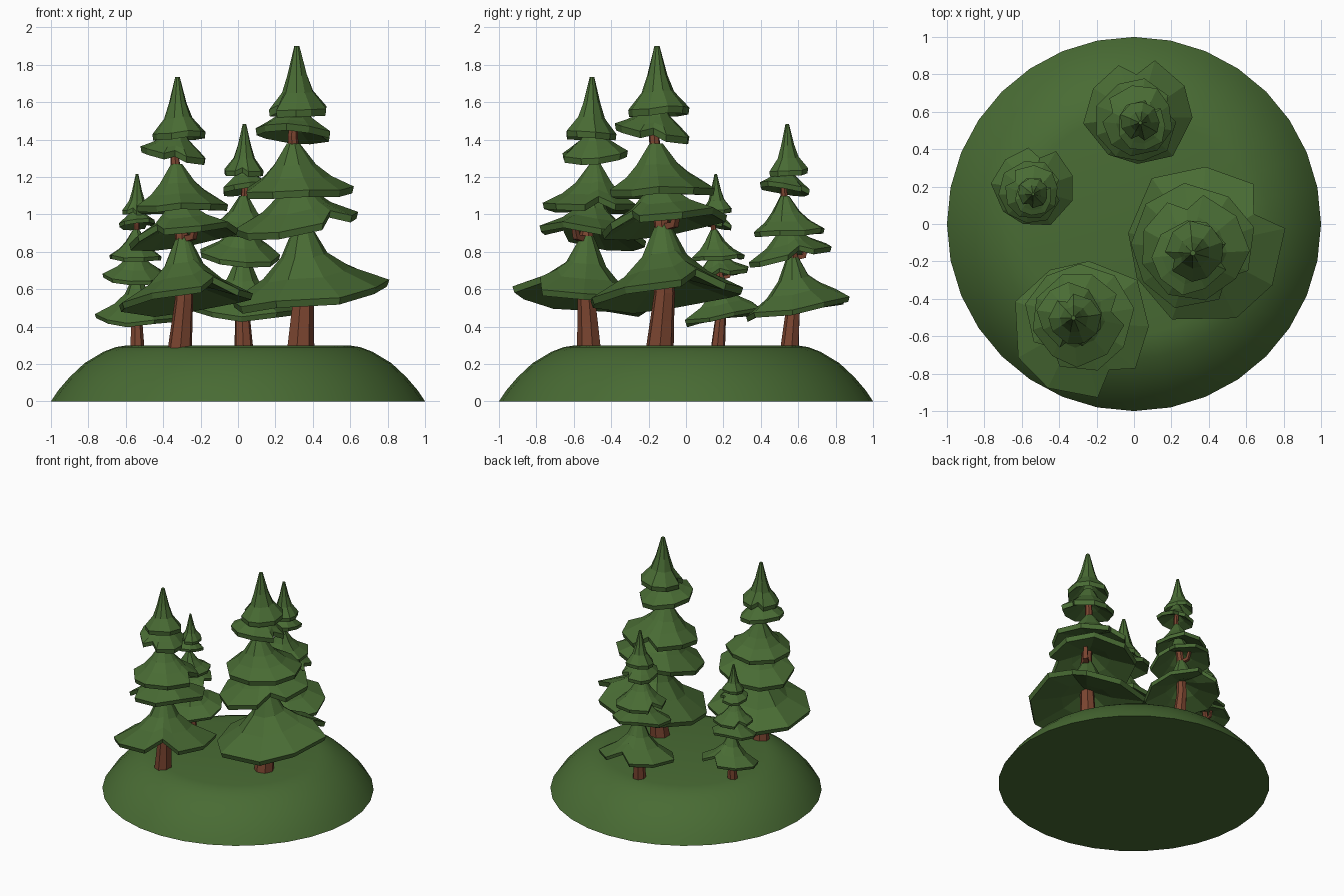
import bpy, bmesh, random
from math import sin, cos, radians, tau
from mathutils import Vector

if "Cube" in bpy.data.objects:
    bpy.data.objects.remove(bpy.data.objects["Cube"])

random.seed(4)


def material(name, color):
    m = bpy.data.materials.new(name)
    m.diffuse_color = color
    m.use_nodes = True
    m.node_tree.nodes["Principled BSDF"].inputs["Base Color"].default_value = m.diffuse_color
    return m


GREEN = material("leaf_green", (0.066, 0.148, 0.034, 1))
BROWN = material("bark_brown", (0.2, 0.06, 0.03, 1))


def loft(bm, rings):
    """Skin a list of equal-length point rings and cap both ends."""
    vs = [[bm.verts.new(p) for p in ring] for ring in rings]
    n = len(vs[0])
    for a, b in zip(vs, vs[1:]):
        for i in range(n):
            j = (i + 1) % n
            bm.faces.new((a[i], a[j], b[j], b[i]))
    bm.faces.new(vs[0][::-1])
    bm.faces.new(vs[-1])


def finish(bm, name, mat):
    bmesh.ops.recalc_face_normals(bm, faces=bm.faces)
    me = bpy.data.meshes.new(name)
    bm.to_mesh(me)
    bm.free()
    me.materials.append(mat)
    return me


def place(name, me):
    ob = bpy.data.objects.new(name, me)
    bpy.context.collection.objects.link(ob)
    return ob


def circle(c, r, n, start=0.0):
    return [Vector((c[0] + r * cos(start + tau * i / n),
                    c[1] + r * sin(start + tau * i / n), c[2])) for i in range(n)]


# Ground mound: smooth dome with a flat top
bm = bmesh.new()
dome = [(1, 0), (0.96, 0.06), (0.90, 0.13), (0.82, 0.205), (0.72, 0.265),
        (0.655, 0.29), (0.59, 0.3)]
loft(bm, [circle((0, 0, z), r, 32) for r, z in dome])
ground = place("ground_mound", finish(bm, "ground_mound", GREEN))
bpy.context.view_layer.objects.active = ground
ground.select_set(True)
bpy.ops.object.shade_smooth_by_angle(angle=radians(40))
ground.select_set(False)

# Tree design, measured on the tallest tree, then moved to its own base
BASE = Vector((0.33, -0.14, 0.3))


def skirt(bm, center, r, z, tilt, apex, r_top, seam, bulge=(0.3, 0.56)):
    """One faceted skirt of needles: concave tilted cone with a notch at the seam."""
    apex = Vector(apex)
    spokes = [(seam, 0.74, 0.045)]
    for i in range(9):
        a = seam + 20 + 40 * i + (random.uniform(-5, 5) if 0 < i < 8 else 0)
        spokes.append((a, random.uniform(0.96, 1.08), random.uniform(-0.012, 0.012)))

    def ring(rad, t, height, drop=0.0):
        pts = []
        for a, k, dz in spokes:
            c, s = cos(radians(a)), sin(radians(a))
            k = 1 + (k - 1) * t
            x = apex.x + (center[0] - apex.x) * t + rad * k * c
            y = apex.y + (center[1] - apex.y) * t + rad * k * s
            lift = (tilt[0] * c + tilt[1] * s + dz * r / 0.3) * t
            pts.append(Vector((x, y, height + lift - drop)) - BASE)
        return pts

    h = apex.z - z
    loft(bm, [ring(r_top, 0, apex.z),
              ring(r * bulge[0], 0.25, z + h * 0.55),
              ring(r * bulge[1], 0.6, z + h * 0.29),
              ring(r, 1, z + 0.012),
              ring(r * 0.97, 1, z, 0.025),
              ring(r * 0.45, 0.5, z + h * 0.13),
              ring(r_top * 0.8, 0, z + h * 0.35)])


# Five needle skirts from bottom to top
bm = bmesh.new()
skirt(bm, (0.375, -0.10), 0.415, 0.57, (0.05, 0.04), (0.345, -0.125, 0.95), 0.04, 30)
skirt(bm, (0.32, -0.115), 0.33, 0.955, (0.045, 0.04), (0.315, -0.145, 1.24), 0.04, -45)
skirt(bm, (0.32, -0.13), 0.285, 1.125, (0.01, 0.01), (0.295, -0.16, 1.38), 0.035, 100,
      (0.4, 0.64))
skirt(bm, (0.30, -0.175), 0.195, 1.435, (-0.015, -0.04), (0.30, -0.165, 1.6), 0.04, 0,
      (0.45, 0.75))
skirt(bm, (0.325, -0.15), 0.158, 1.555, (0.005, 0.005), (0.315, -0.155, 1.9), 0.014, 200,
      (0.34, 0.54))
needles = finish(bm, "needles", GREEN)

# Bent tapering trunk with one short crooked branch
bm = bmesh.new()
path = [(0.332, -0.14, 0.285, 0.076), (0.34, -0.128, 0.43, 0.066),
        (0.35, -0.115, 0.58, 0.057), (0.35, -0.13, 0.95, 0.043),
        (0.305, -0.16, 1.25, 0.034), (0.292, -0.17, 1.42, 0.028),
        (0.31, -0.16, 1.6, 0.02)]
loft(bm, [circle(Vector(p[:3]) - BASE, p[3], 7) for p in path])
out = Vector((0.7, 0.7, 0))
root = Vector((0.35, -0.125, 0.93)) - BASE
side, up = Vector((-0.7, 0.7, 0)), Vector((0, 0, 1))
for_branch = [(0.0, 0.0, up, 0.02), (0.09, 0.015, up - out, 0.018),
              (0.115, 0.10, -out, 0.014)]
loft(bm, [[root + out * d + up * z + side * r * u + v.normalized() * r * w
           for u, w in ((-1, -1), (1, -1), (1, 1), (-1, 1))]
          for d, z, v, r in for_branch])
trunk = finish(bm, "trunk", BROWN)

# Four trees: location, turn, width scale, height scale
trees = {"tallest": ((0.33, -0.14), 0, 1.0, 1.0),
         "tall": ((-0.31, -0.515), -88, 0.87, 0.897),
         "medium": ((0.03, 0.555), 62, 0.67, 0.74),
         "small": ((-0.54, 0.17), 47, 0.51, 0.572)}
for label, (pos, turn, w, h) in trees.items():
    for part, me in (("needles", needles), ("trunk", trunk)):
        ob = place(f"{label}_tree_{part}", me)
        ob.location = (*pos, BASE.z)
        ob.rotation_euler.z = radians(turn)
        ob.scale = (w, w, h)
